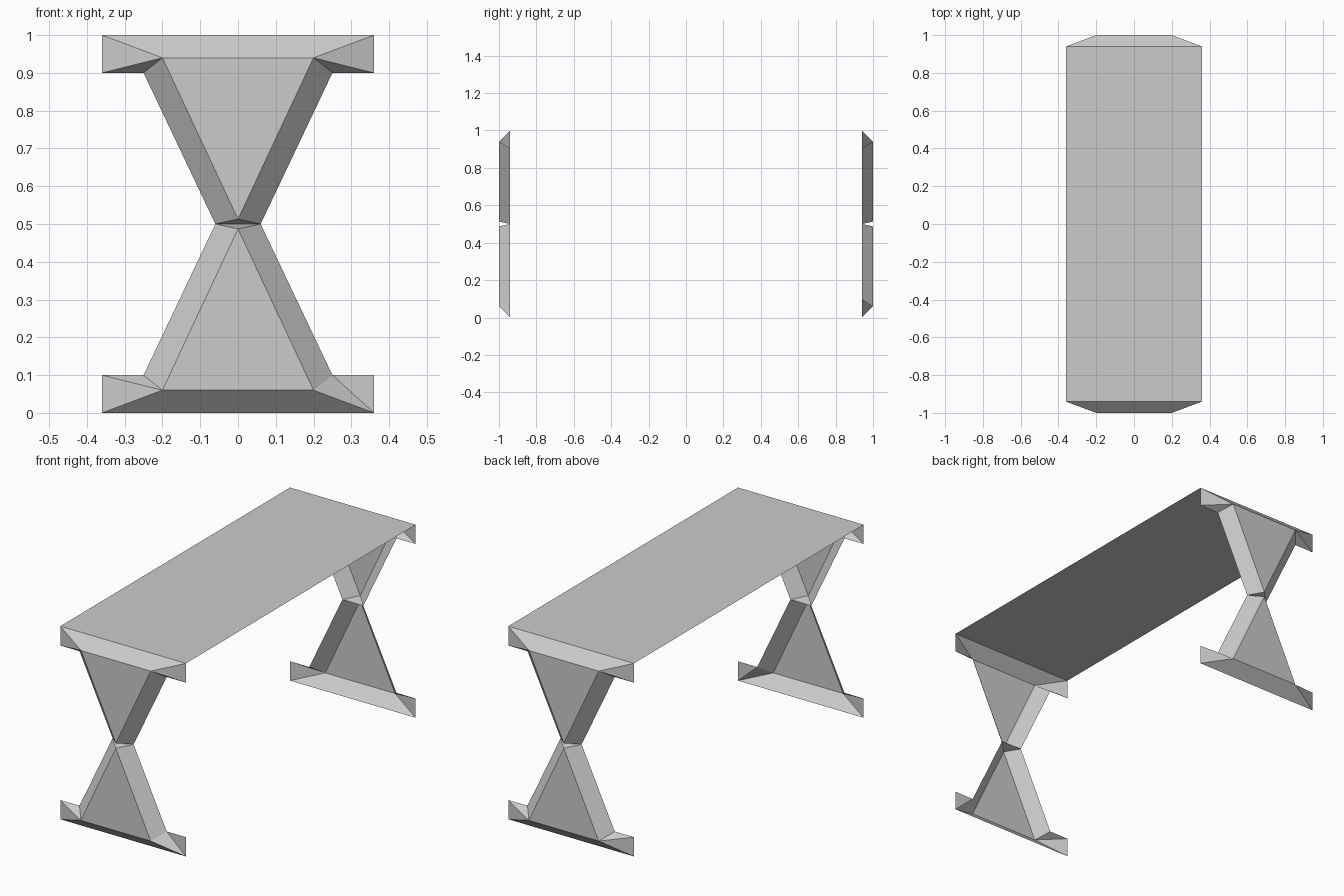
import bpy

if "Cube" in bpy.data.objects:
    bpy.data.objects.remove(bpy.data.objects["Cube"])

grey = bpy.data.materials.new("plain grey")
grey.diffuse_color = (0.6, 0.6, 0.6, 1)
grey.use_nodes = True
grey.node_tree.nodes["Principled BSDF"].inputs["Base Color"].default_value = grey.diffuse_color


def make_object(name, verts, faces):
    mesh = bpy.data.meshes.new(name)
    mesh.from_pydata(verts, [], faces)
    mesh.materials.append(grey)
    mesh.update()
    obj = bpy.data.objects.new(name, mesh)
    bpy.context.collection.objects.link(obj)
    return obj


INNER, OUTER = 0.94, 1.0   # depth of the shell rim and of its raised panel


def half_leg(name, y_side, upper, flip_right_foot=False):
    """Open faceted shell: wide bar at the outer end, tapering to the waist."""
    # (x, height above the floor end, depth)
    right = [(0.36, 0.0, INNER), (0.36, 0.10, INNER), (0.25, 0.10, INNER),
             (0.06, 0.50, INNER), (0.20, 0.06, OUTER)]
    points = right + [(-x, h, d) for x, h, d in right] + [(0, 0.487, OUTER)]
    verts = [(x, y_side * d, 1 - h if upper else h) for x, h, d in points]

    # bar bevel, raised triangular panel, waist cap
    faces = [(5, 0, 4, 9), (9, 4, 10), (8, 10, 3)]
    # splayed side and the two foot triangles, on each side
    side = [(4, 2, 3, 10)]
    foot = [(0, 1, 4), (1, 2, 4)]
    flipped = [(0, 1, 2), (0, 2, 4)]
    faces += side + (flipped if flip_right_foot else foot)
    for f in side + foot:
        faces.append(tuple(i if i == 10 else i + 5 for i in reversed(f)))

    # keep all normals pointing outward after mirroring
    if (y_side > 0) != upper:
        faces = [tuple(reversed(f)) for f in faces]
    make_object(name, verts, faces)


# table top sheet
make_object("table_top",
            [(-0.36, -INNER, 1), (0.36, -INNER, 1),
             (0.36, INNER, 1), (-0.36, INNER, 1)],
            [(0, 1, 2, 3)])

# hourglass end supports
for label, y_side in (("front", -1), ("back", 1)):
    half_leg(label + "_upper_leg", y_side, True)
    half_leg(label + "_lower_leg", y_side, False, flip_right_foot=(y_side < 0))
